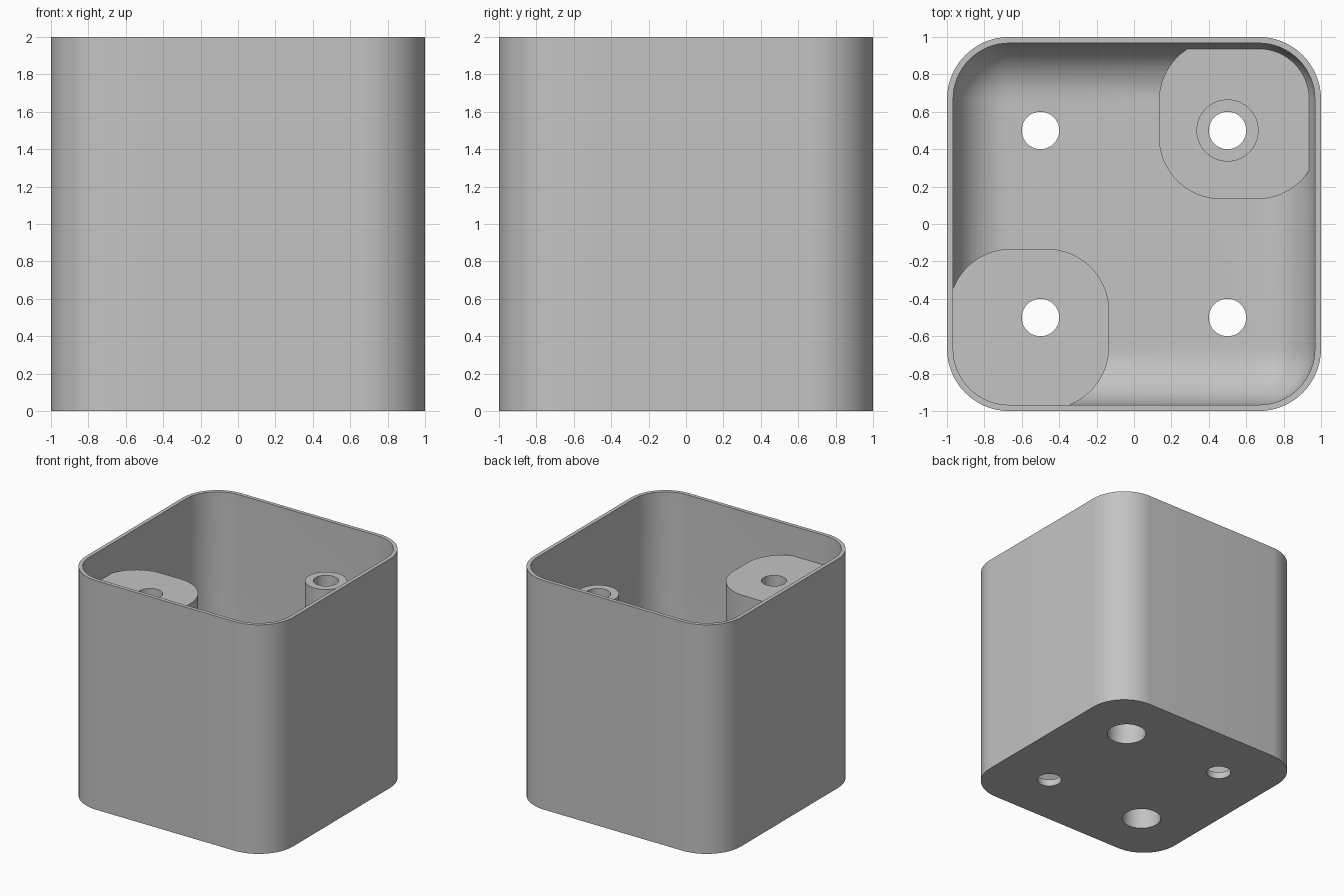
import bpy
import bmesh
from math import sin, cos, pi, radians

default = bpy.data.objects.get("Cube")
if default:
    bpy.data.objects.remove(default, do_unlink=True)

# Main dimensions
WALL, FLOOR = 0.033, 0.06
CORNER = 0.333
FILLET = CORNER - WALL
TOP, LOW = 1.74, 0.23          # tall and low mount heights
SCREW, HEAD, POST = 0.1, 0.16, 0.166

grey = bpy.data.materials.new("plain_grey")
grey.diffuse_color = (0.55, 0.55, 0.55, 1)
grey.use_nodes = True
grey.node_tree.nodes["Principled BSDF"].inputs["Base Color"].default_value = (0.55, 0.55, 0.55, 1)


def outline(cx, cy, half, radius, steps=16):
    """Rounded square; a circle when half equals radius."""
    points = []
    for quarter, (sx, sy) in enumerate(((1, 1), (-1, 1), (-1, -1), (1, -1))):
        for i in range(steps + 1):
            a = (quarter + i / steps) * pi / 2
            points.append((cx + sx * (half - radius) + radius * cos(a),
                           cy + sy * (half - radius) + radius * sin(a)))
    return points


def loft(name, layers):
    """Closed solid through (z, outline) layers, bottom to top."""
    bm = bmesh.new()
    rings = [[bm.verts.new((x, y, z)) for x, y in pts] for z, pts in layers]
    n = len(rings[0])
    for lower, upper in zip(rings, rings[1:]):
        for i in range(n):
            j = (i + 1) % n
            bm.faces.new((lower[i], lower[j], upper[j], upper[i]))
    bm.faces.new(rings[0][::-1])
    bm.faces.new(rings[-1])
    bmesh.ops.remove_doubles(bm, verts=bm.verts, dist=1e-5)
    bmesh.ops.recalc_face_normals(bm, faces=bm.faces)
    mesh = bpy.data.meshes.new(name)
    bm.to_mesh(mesh)
    bm.free()
    mesh.materials.append(grey)
    obj = bpy.data.objects.new(name, mesh)
    bpy.context.collection.objects.link(obj)
    return obj


def prism(name, x, y, half, radius, z0, z1):
    pts = outline(x, y, half, radius)
    return loft(name, [(z0, pts), (z1, pts)])


def combine(target, tool, operation):
    """Apply a boolean and discard the tool."""
    mod = target.modifiers.new(operation.lower(), "BOOLEAN")
    mod.operation, mod.solver, mod.object = operation, "EXACT", tool
    bpy.ops.object.select_all(action="DESELECT")
    bpy.context.view_layer.objects.active = target
    target.select_set(True)
    bpy.ops.object.modifier_apply(modifier=mod.name)
    bpy.data.objects.remove(tool, do_unlink=True)


# Open box with a filleted floor
box = prism("open_box", 0, 0, 1, CORNER, 0, 2)
inner = 1 - WALL
layers = []
for i in range(13):
    a = i / 12 * pi / 2
    inset = FILLET * (1 - sin(a))
    layers.append((FLOOR + FILLET * (1 - cos(a)),
                   outline(0, 0, inner - inset, FILLET - inset)))
layers.append((2.2, outline(0, 0, inner, FILLET)))
combine(box, loft("cavity", layers), "DIFFERENCE")

# Tall corner mount, low corner mount and the post on the low one
for side, height in ((-1, TOP), (1, LOW)):
    mount = prism("corner_mount", side * 0.5615, side * 0.5615, 0.4285, CORNER, 0.02, height)
    combine(box, mount, "UNION")
combine(box, prism("post", 0.5, 0.5, POST, POST, LOW - 0.015, TOP), "UNION")

# Screw holes, with wider head recesses below the mounts
for x in (-0.5, 0.5):
    for y in (-0.5, 0.5):
        combine(box, prism("drill", x, y, SCREW, SCREW, -0.1, 2.1), "DIFFERENCE")
for side, depth in ((-1, TOP - 0.11), (1, LOW - 0.03)):
    recess = prism("recess", side * 0.5, side * 0.5, HEAD, HEAD, -0.1, depth)
    combine(box, recess, "DIFFERENCE")

# Smooth curves, crisp edges
box.select_set(True)
bpy.context.view_layer.objects.active = box
bpy.ops.object.shade_smooth_by_angle(angle=radians(30))
